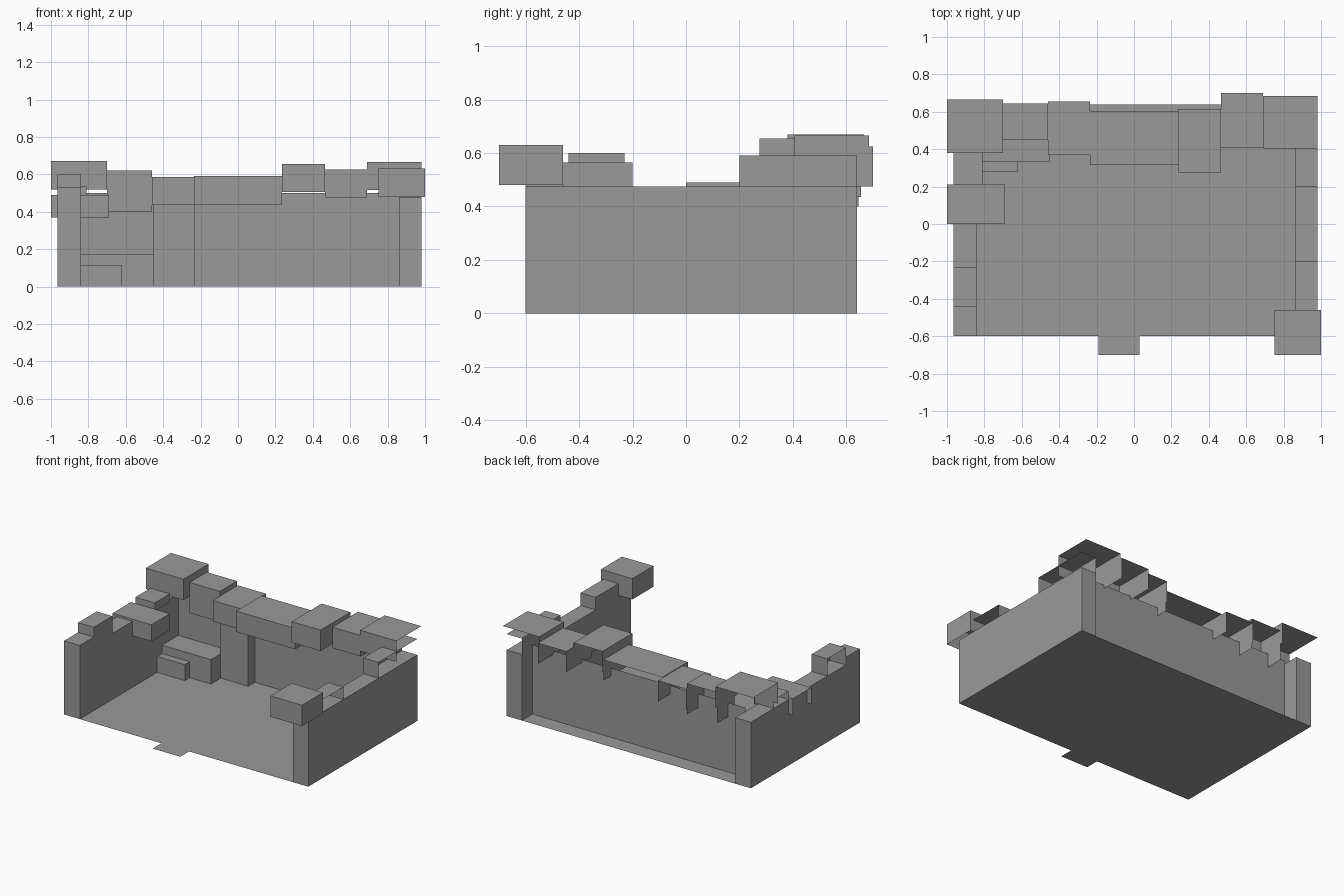
import bpy
import bmesh
from mathutils import Vector

cube = bpy.data.objects.get("Cube")
if cube:
    bpy.data.objects.remove(cube, do_unlink=True)

stone = bpy.data.materials.new("stone_grey")
stone.use_nodes = True
GREY = (0.32, 0.32, 0.32, 1)
stone.diffuse_color = GREY
stone.node_tree.nodes["Principled BSDF"].inputs["Base Color"].default_value = GREY

DIRECTIONS = {
    "left": Vector((1, 0, 0)), "right": Vector((-1, 0, 0)),
    "back": Vector((0, 1, 0)), "front": Vector((0, -1, 0)),
    "top": Vector((0, 0, 1)), "bottom": Vector((0, 0, -1)),
}


def block(name, xs, ys, zs, missing=()):
    """Flat-sided block spanning three ranges, left open on the missing sides."""
    bm = bmesh.new()
    bmesh.ops.create_cube(bm, size=1)
    for v in bm.verts:
        for axis, (low, high) in enumerate((xs, ys, zs)):
            v.co[axis] = high if v.co[axis] > 0 else low
    bm.normal_update()
    gone = [f for f in bm.faces
            if any(f.normal.dot(DIRECTIONS[m]) > 0.9 for m in missing)]
    bmesh.ops.delete(bm, geom=gone, context="FACES")
    return finish(name, bm)


def sheet(name, corners):
    """Single flat face."""
    bm = bmesh.new()
    bm.faces.new([bm.verts.new(c) for c in corners])
    return finish(name, bm)


def finish(name, bm):
    mesh = bpy.data.meshes.new(name)
    bm.to_mesh(mesh)
    bm.free()
    mesh.materials.append(stone)
    obj = bpy.data.objects.new(name, mesh)
    bpy.context.collection.objects.link(obj)
    return obj


FRONT, BACK, WALL_Y = -0.6, 0.64, 0.52
RIGHT, LEFT = (-0.965, -0.84), (0.86, 0.98)
RIM = 0.475

# Floor and its small front step
sheet("floor", [(RIGHT[0], FRONT, 0), (LEFT[1], FRONT, 0),
                (LEFT[1], BACK, 0), (RIGHT[0], BACK, 0)])
sheet("front_step", [(-0.19, -0.7, 0), (0.03, -0.7, 0),
                     (0.03, FRONT, 0), (-0.19, FRONT, 0)])

# Main walls
block("right_wall", RIGHT, (FRONT, BACK), (0, RIM), ["bottom"])
block("left_wall", LEFT, (FRONT, BACK), (0, RIM), ["bottom"])
sheet("back_wall", [(RIGHT[1], WALL_Y, 0), (LEFT[0], WALL_Y, 0),
                    (LEFT[0], WALL_Y, 0.5), (RIGHT[1], WALL_Y, 0.5)])

# Raised blocks on the right wall
block("right_front_rim", RIGHT, (FRONT, -0.44), (RIM, 0.53), ["bottom"])
block("right_rim_block", RIGHT, (-0.44, -0.23), (RIM, 0.6), ["bottom", "right"])
block("right_overhang", (-1, -0.69), (0, 0.21), (0.37, 0.49), ["bottom", "right"])
block("right_rear_rim", (-0.965, -0.81), (0.21, 0.38), (RIM, 0.535),
      ["bottom", "right"])

# Raised blocks on the left wall
block("left_corner_cap", (0.75, 1), (-0.7, -0.46), (0.48, 0.63), ["bottom"])
block("left_front_rim", LEFT, (-0.46, -0.2), (RIM, 0.565), ["bottom", "left"])
block("left_rear_rim", LEFT, (0.2, BACK), (RIM, 0.59), ["bottom", "left", "back"])

# Uneven capstones along the back wall, open behind and below
capstones = [
    ((-1, -0.7), (0.38, 0.665), (0.52, 0.67), ["right"]),
    ((-0.7, -0.46), (0.45, 0.645), (0.4, 0.62), []),
    ((-0.46, -0.235), (0.37, 0.655), (0.435, 0.585), []),
    ((-0.235, 0.235), (0.315, 0.605), (0.44, 0.59), []),
    ((0.235, 0.465), (0.275, 0.615), (0.505, 0.655), []),
    ((0.465, 0.69), (0.41, 0.7), (0.475, 0.625), []),
    ((0.69, 0.98), (0.405, 0.685), (0.515, 0.665), ["left"]),
]
for number, (xs, ys, zs, extra) in enumerate(capstones, 1):
    block(f"capstone_{number}", xs, ys, zs, ["back", "bottom"] + extra)

# Pillar and ledges inside the rear right corner
block("pillar", (-0.455, -0.23), (0.445, WALL_Y), (0, 0.45),
      ["back", "bottom", "top"])
block("tall_ledge", (RIGHT[1], -0.45), (0.335, WALL_Y), (0, 0.175),
      ["back", "bottom", "right"])
block("low_ledge", (RIGHT[1], -0.62), (0.28, 0.335), (0, 0.115),
      ["back", "bottom", "right"])
